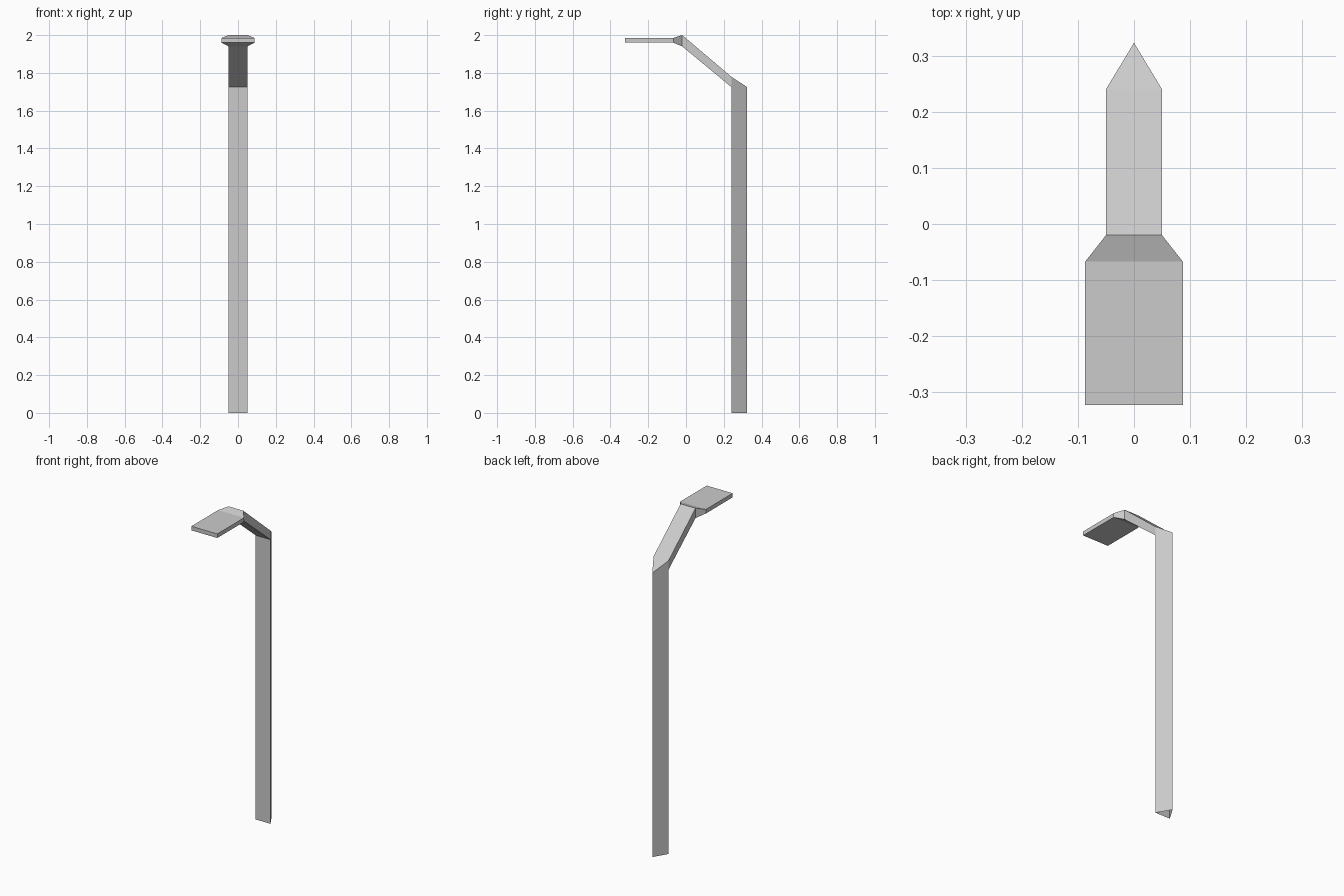
import bpy, bmesh

if "Cube" in bpy.data.objects:
    bpy.data.objects.remove(bpy.data.objects["Cube"])

W = 0.05              # half width of pole and arm
Y_FRONT, Y_APEX = 0.24, 0.323
Z_BEND = 1.725

bm = bmesh.new()

def bridge(a, b):
    """Quads between two equally long closed rings."""
    n = len(a)
    for i in range(n):
        j = (i + 1) % n
        bm.faces.new((a[i], a[j], b[j], b[i]))

def triangle(z):
    return [bm.verts.new(p) for p in ((-W, Y_FRONT, z), (W, Y_FRONT, z), (0, Y_APEX, z))]

# Triangular pole, open at the foot
foot, top = triangle(0), triangle(Z_BEND)
bridge(foot, top)

# Bend: slanted cap from the back edge of the pole up to the arm
left, right, apex = top
ul, ur = [bm.verts.new((x, Y_FRONT, 1.78)) for x in (-W, W)]
for f in ((ul, ur, apex), (left, ul, apex), (right, apex, ur)):
    bm.faces.new(f)

# Sloping arm, flared neck and flat lamp head: y, half width, bottom, top
ring = [left, right, ur, ul]
for y, w, z0, z1 in ((-0.02, W, 1.94, 2.0),
                     (-0.067, 0.087, 1.96, 1.985),
                     (-0.323, 0.087, 1.96, 1.985)):
    nxt = [bm.verts.new(p) for p in ((-w, y, z0), (w, y, z0), (w, y, z1), (-w, y, z1))]
    bridge(ring, nxt)
    ring = nxt
bm.faces.new(ring)

bmesh.ops.recalc_face_normals(bm, faces=bm.faces)
mesh = bpy.data.meshes.new("street_lamp")
bm.to_mesh(mesh)
bm.free()
bpy.context.collection.objects.link(bpy.data.objects.new("street_lamp", mesh))
